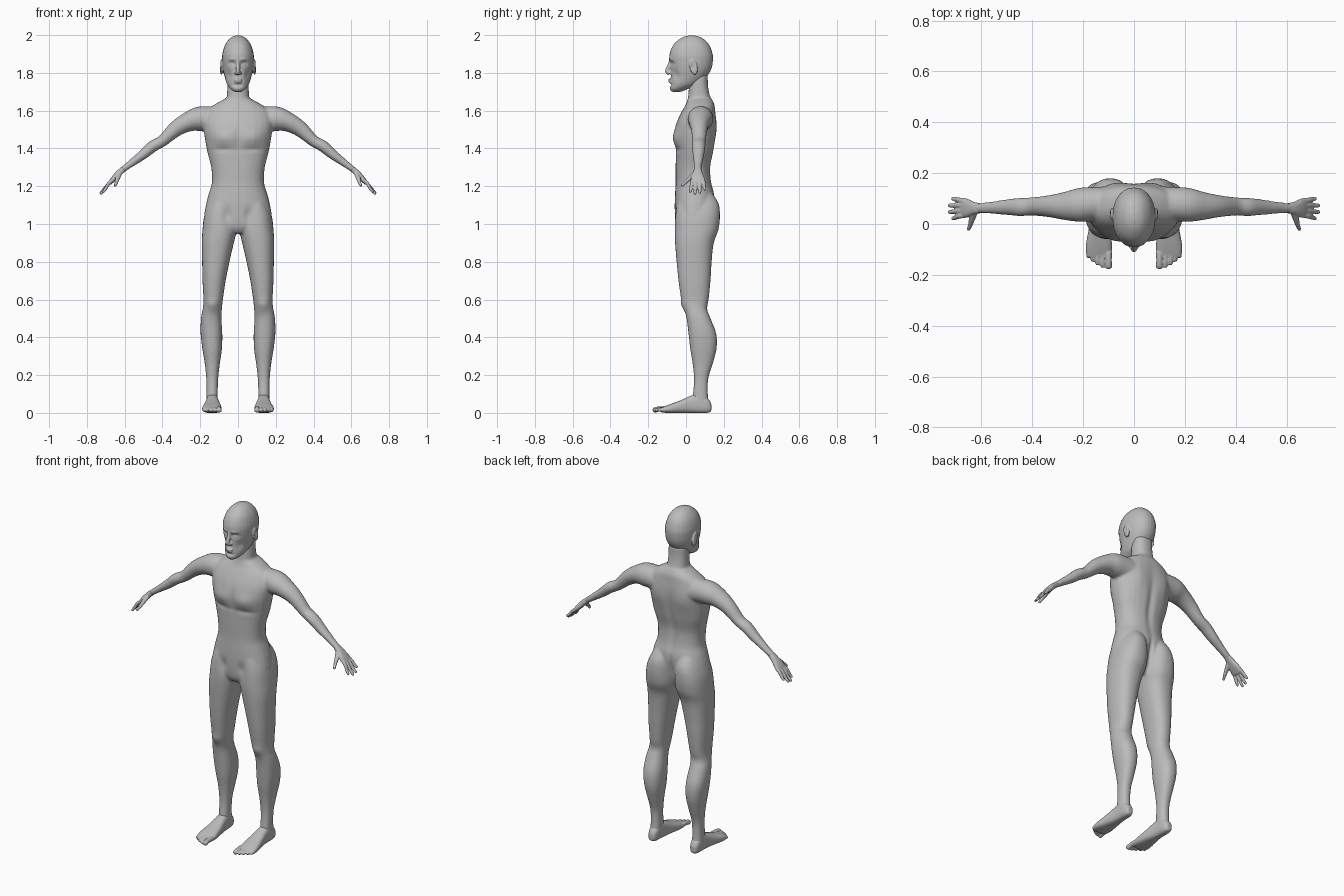
import bpy, bmesh, math
from mathutils import Vector, Matrix

if "Cube" in bpy.data.objects:
    bpy.data.objects.remove(bpy.data.objects["Cube"])

skin = bpy.data.materials.new("matte grey")
skin.use_nodes = True
GREY = (0.5, 0.5, 0.5, 1)
skin.diffuse_color = GREY
skin.node_tree.nodes["Principled BSDF"].inputs["Base Color"].default_value = GREY


def refine(rows, n=4):
    """Catmull-Rom interpolation of a list of number tuples."""
    out = []
    for i in range(len(rows) - 1):
        a, b, c, d = (rows[max(0, min(len(rows) - 1, i + k))] for k in (-1, 0, 1, 2))
        for s in range(n):
            t = s / n
            out.append([0.5 * (2 * q + (r - p) * t + (2 * p - 5 * q + 4 * r - u) * t * t
                               + (3 * q - p - 3 * r + u) * t ** 3)
                        for p, q, r, u in zip(a, b, c, d)])
    return out + [list(rows[-1])]


def skin_rings(bm, rings, power, sides=28):
    """Skin a closed tube through (centre, u, v) superellipse rings."""
    loops = []
    for c, u, v in rings:
        loop = []
        for k in range(sides):
            a = 2 * math.pi * k / sides
            ca, sa = math.cos(a), math.sin(a)
            p = u * math.copysign(abs(ca) ** (2 / power), ca) + v * math.copysign(abs(sa) ** (2 / power), sa)
            loop.append(bm.verts.new(c + p))
        loops.append(loop)
    for A, B in zip(loops, loops[1:]):
        for k in range(sides):
            j = (k + 1) % sides
            bm.faces.new((A[k], A[j], B[j], B[k]))
    bm.faces.new(loops[0][::-1])
    bm.faces.new(loops[-1])


def stack(bm, rows, side=1, along_y=False, power=2.3):
    """Rows are (height, x0, x1, y0, y1), or (y, x0, x1, z0, z1) with along_y."""
    rings = []
    for t, a0, a1, b0, b1 in refine(rows):
        x, b, hx, hb = side * (a0 + a1) / 2, (b0 + b1) / 2, (a1 - a0) / 2, (b1 - b0) / 2
        if along_y:
            rings.append((Vector((x, t, b)), Vector((hx, 0, 0)), Vector((0, 0, hb))))
        else:
            rings.append((Vector((x, b, t)), Vector((hx, 0, 0)), Vector((0, hb, 0))))
    skin_rings(bm, rings, power)


def limb(bm, rows, side=1, across=(0, 1, 0), power=2):
    """Rows are (x, y, z, thickness radius, width radius) along a path."""
    rows = refine([(side * r[0],) + tuple(r[1:]) for r in rows])
    pts = [Vector(r[:3]) for r in rows]
    rings = []
    for i, r in enumerate(rows):
        d = (pts[min(i + 1, len(pts) - 1)] - pts[max(i - 1, 0)]).normalized()
        u = d.cross(Vector(across)).normalized()
        rings.append((pts[i], u * r[3], u.cross(d) * r[4]))
    skin_rings(bm, rings, power, 20)


def ball(bm, centre, radii, tilt=0):
    m = Matrix.Translation(centre) @ Matrix.Rotation(tilt, 4, 'X') @ Matrix.Diagonal((*radii, 1))
    bmesh.ops.create_uvsphere(bm, u_segments=20, v_segments=12, radius=1, matrix=m)


def finish(name, bm, voxel, smooth, pushes=()):
    """Fuse the overlapping shapes, relax them, then sculpt with soft pushes."""
    bmesh.ops.recalc_face_normals(bm, faces=bm.faces)
    me = bpy.data.meshes.new(name)
    bm.to_mesh(me)
    bm.free()
    me.materials.append(skin)
    ob = bpy.data.objects.new(name, me)
    bpy.context.collection.objects.link(ob)
    bpy.ops.object.select_all(action='DESELECT')
    ob.select_set(True)
    bpy.context.view_layer.objects.active = ob
    rem = ob.modifiers.new("fuse", 'REMESH')
    rem.mode, rem.voxel_size = 'VOXEL', voxel
    rel = ob.modifiers.new("relax", 'SMOOTH')
    rel.factor, rel.iterations = 0.5, smooth
    bpy.ops.object.modifier_apply(modifier="fuse")
    bpy.ops.object.modifier_apply(modifier="relax")
    for c, radii, move in pushes:
        move = Vector(move)
        for sx in ((1, -1) if c[0] else (1,)):
            for v in ob.data.vertices:
                q = sum(((p - o) / r) ** 2 for p, o, r in zip(v.co, (c[0] * sx, c[1], c[2]), radii))
                if q < 6:
                    v.co += Vector((move.x * sx, move.y, move.z)) * math.exp(-q)
    bpy.ops.object.shade_smooth()


# Body: torso, neck, legs and arms
bm = bmesh.new()
torso = [(.95, .05, -.03, .09), (.98, .12, -.05, .11), (1.03, .175, -.058, .135), (1.1, .17, -.06, .15),
         (1.16, .155, -.058, .15), (1.22, .138, -.055, .135), (1.3, .142, -.055, .13),
         (1.38, .162, -.055, .145), (1.45, .175, -.062, .155), (1.5, .182, -.06, .16),
         (1.55, .185, -.045, .16), (1.6, .165, -.02, .155), (1.635, .12, 0, .15), (1.665, .065, .01, .135)]
neck = [(1.58, .08, 0, .15), (1.62, .07, .005, .145), (1.66, .06, .01, .132),
        (1.72, .057, .015, .118), (1.79, .055, .02, .115)]
for rows in (torso, neck):
    stack(bm, [(z, -w, w, f, b) for z, w, f, b in rows])
leg = [(1.2, .04, .11, -.02, .11), (1.12, .018, .152, -.045, .168), (1.05, .008, .178, -.056, .18),
       (.97, .006, .188, -.06, .172), (.9, .022, .192, -.058, .147), (.8, .045, .19, -.05, .136),
       (.7, .065, .188, -.04, .13), (.6, .08, .183, -.025, .12), (.55, .085, .187, -.01, .112),
       (.5, .088, .196, .003, .13), (.42, .083, .198, .013, .16), (.34, .085, .189, .022, .162),
       (.26, .096, .176, .035, .142), (.18, .105, .168, .042, .118), (.1, .107, .167, .037, .116),
       (.04, .106, .168, .03, .122)]
arm = [(.1, .085, 1.555, .065, .06), (.2, .076, 1.557, .066, .068), (.265, .071, 1.54, .052, .057),
       (.33, .07, 1.503, .042, .044), (.4, .069, 1.44, .031, .036), (.45, .067, 1.412, .031, .036),
       (.5, .066, 1.37, .027, .031), (.56, .064, 1.325, .02, .024), (.61, .062, 1.288, .016, .02),
       (.63, .062, 1.27, .015, .021)]
for s in (1, -1):
    stack(bm, leg, s)
    limb(bm, arm, s)
finish("body", bm, .0065, 8, [
    ((.08, -.06, 1.455), (.06, .05, .04), (0, -.012, 0)),       # chest muscles
    ((.08, -.06, 1.395), (.06, .05, .015), (0, .006, 0)),
    ((0, -.06, 1.45), (.015, .05, .07), (0, .006, 0)),
    ((.055, -.06, 1.05), (.02, .05, .035), (0, .009, 0)),       # groin creases
    ((0, .15, 1.35), (.02, .06, .16), (0, -.01, 0)),            # spine
    ((0, .15, 1.06), (.012, .06, .07), (0, -.015, 0)),
    ((.09, .16, 1.5), (.05, .05, .07), (0, .008, 0)),           # shoulder blades
    ((.135, -.015, .57), (.03, .03, .03), (0, -.008, 0)),       # kneecaps
])

# Head with nose, lips, eyelids and ears
bm = bmesh.new()
head = [(1.998, .012, .015, .045), (1.985, .04, -.025, .085), (1.95, .068, -.066, .122), (1.9, .083, -.087, .141),
        (1.86, .084, -.087, .142), (1.82, .08, -.081, .134), (1.78, .071, -.08, .11), (1.74, .058, -.083, .065),
        (1.715, .04, -.085, .01), (1.7, .02, -.075, -.025)]
stack(bm, [(z, -w, w, f, b) for z, w, f, b in head], power=2.15)
limb(bm, [(0, -.078, 1.875, .008, .009), (0, -.09, 1.835, .012, .01), (0, -.099, 1.808, .012, .012),
          (0, -.088, 1.794, .008, .014)], across=(1, 0, 0))
ball(bm, (0, -.084, 1.764), (.022, .010, .006))
ball(bm, (0, -.083, 1.753), (.02, .010, .006))
for s in (1, -1):
    ball(bm, (.013 * s, -.087, 1.8), (.008, .01, .007))
    ball(bm, (.088 * s, .04, 1.83), (.009, .021, .042), .25)
finish("head", bm, .0042, 4, [
    ((.032, -.078, 1.848), (.02, .03, .012), (0, .013, 0)),     # eye sockets
    ((.033, -.07, 1.845), (.011, .03, .007), (0, -.008, 0)),    # eyelids
    ((.03, -.08, 1.872), (.022, .03, .007), (0, -.004, 0)),     # brows
    ((.05, -.05, 1.79), (.015, .03, .025), (-.004, .005, 0)),   # cheeks
    ((0, -.085, 1.735), (.025, .03, .007), (0, .006, 0)),
    ((.098, .036, 1.835), (.02, .011, .022), (-.008, 0, 0)),    # ear hollows
])

for s, label in ((1, "left"), (-1, "right")):
    # Hand: palm, four fingers and thumb
    bm = bmesh.new()
    limb(bm, [(.605, .062, 1.291, .015, .02), (.63, .062, 1.27, .016, .025), (.655, .062, 1.243, .015, .036),
              (.675, .064, 1.22, .011, .037), (.682, .064, 1.212, .007, .034)], s, power=2.5)
    fingers = [(.035, .022, .715, 1.166), (.053, .047, .729, 1.156), (.073, .073, .729, 1.161), (.091, .1, .716, 1.178)]
    for y0, y1, x1, z1 in fingers:
        limb(bm, [(.66, y0, 1.236, .009, .010), (.685, y0 * .7 + y1 * .3, 1.214, .009, .010),
                  (x1 * .6 + .68 * .4, y1 * .7 + y0 * .3, z1 * .6 + 1.215 * .4, .008, .009),
                  (x1 - .003, y1, z1 + .005, .007, .0075), (x1, y1, z1, .003, .004)], s)
    limb(bm, [(.625, .05, 1.27, .011, .012), (.637, .02, 1.242, .011, .012), (.643, -.002, 1.222, .009, .009),
              (.65, -.02, 1.205, .007, .007), (.652, -.025, 1.2, .003, .003)], s, across=(1, 0, 0))
    finish("hand_" + label, bm, .003, 3)

    # Foot: sole, instep and five toes
    bm = bmesh.new()
    stack(bm, [(.134, .125, .15, .012, .045), (.125, .115, .16, .003, .065), (.1, .108, .166, -.001, .09),
               (.06, .105, .168, -.001, .1), (.02, .1, .171, -.001, .088), (-.03, .092, .18, -.001, .066),
               (-.09, .086, .19, -.001, .044), (-.13, .092, .186, .003, .028)], s, True, 2.7)
    toes = [(.1, -.176, .014), (.123, -.172, .010), (.143, -.162, .010), (.162, -.148, .0095), (.179, -.133, .009)]
    for x, y, r in toes:
        limb(bm, [(x, y + .065, .022, r, r), (x, y + .03, .02, r, r * .9), (x, y + .01, .015, r, r),
                  (x, y + .003, .013, r * .75, r * .8), (x, y, .012, r * .35, r * .4)], s, across=(1, 0, 0))
    finish("foot_" + label, bm, .0038, 3)
